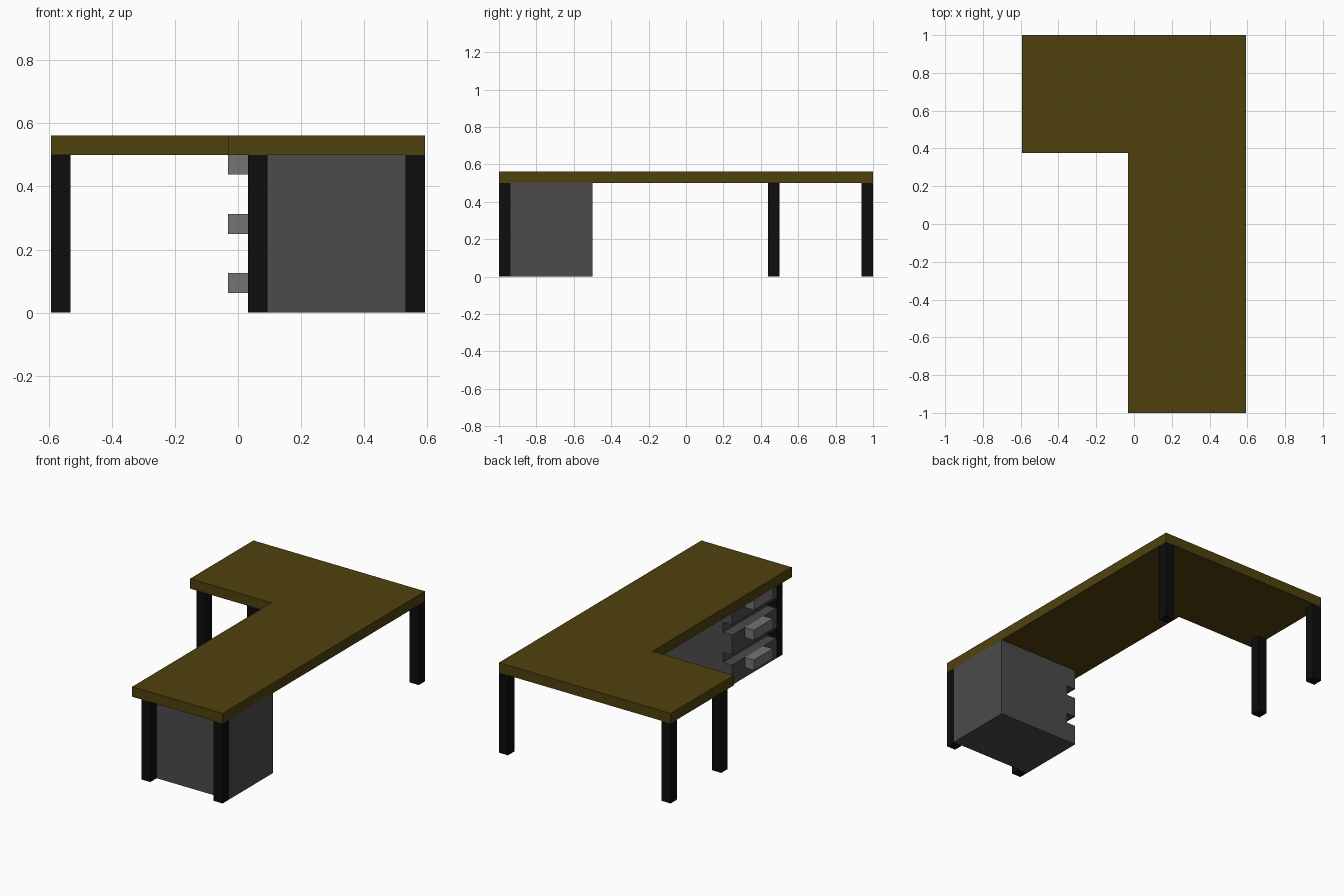
import bpy
import bmesh

if "Cube" in bpy.data.objects:
    bpy.data.objects.remove(bpy.data.objects["Cube"])

U = 1 / 16  # module size of the blocky original


def material(name, rgb):
    m = bpy.data.materials.new(name)
    m.diffuse_color = (*rgb, 1)
    m.use_nodes = True
    m.node_tree.nodes["Principled BSDF"].inputs["Base Color"].default_value = m.diffuse_color
    return m


WOOD = material("brown wood", (0.078, 0.053, 0.004))
BLACK = material("black leg", (0.004, 0.004, 0.004))
GREY = material("dark grey cabinet", (0.07, 0.07, 0.07))
LIGHT = material("light grey handle", (0.175, 0.175, 0.18))


def prism(name, outline, z0, z1, mat):
    """Extrude an xy outline from z0 to z1."""
    bm = bmesh.new()
    face = bm.faces.new([bm.verts.new((x, y, z0)) for x, y in outline])
    ext = bmesh.ops.extrude_face_region(bm, geom=[face])["geom"]
    verts = [v for v in ext if isinstance(v, bmesh.types.BMVert)]
    bmesh.ops.translate(bm, verts=verts, vec=(0, 0, z1 - z0))
    bmesh.ops.recalc_face_normals(bm, faces=bm.faces)
    me = bpy.data.meshes.new(name)
    bm.to_mesh(me)
    bm.free()
    me.materials.append(mat)
    ob = bpy.data.objects.new(name, me)
    bpy.context.collection.objects.link(ob)
    return ob


def box(name, x0, x1, y0, y1, z0, z1, mat):
    return prism(name, [(x0, y0), (x1, y0), (x1, y1), (x0, y1)], z0, z1, mat)


X = 9.5 * U   # half width
H = 8 * U     # underside of the top

# L-shaped desk top
prism("desk_top", [(-U / 2, -1), (X, -1), (X, 1), (-X, 1), (-X, 6 * U), (-U / 2, 6 * U)],
      H, H + U, WOOD)

# five square legs, given by their low x/y corner
for name, x, y in [("front_right_leg", X - U, -1), ("front_left_leg", U / 2, -1),
                   ("back_right_leg", X - U, 1 - U), ("back_left_leg", -X, 1 - U),
                   ("return_leg", -X, 7 * U)]:
    box(name, x, x + U, y, y + U, 0, H, BLACK)

# cabinet with three drawers facing -x, each with a handle on its upper half
Y0, Y1 = -15 * U, -8 * U
box("cabinet_body", 1.5 * U, X, Y0, Y1, 0, H, GREY)
for i in range(3):
    z = 3 * U * i
    box(f"drawer_{i + 1}", U / 2, 1.5 * U, Y0, Y1, z, z + 2 * U, GREY)
    box(f"drawer_handle_{i + 1}", -U / 2, U / 2, -13 * U, -10 * U, z + U, z + 2 * U, LIGHT)
